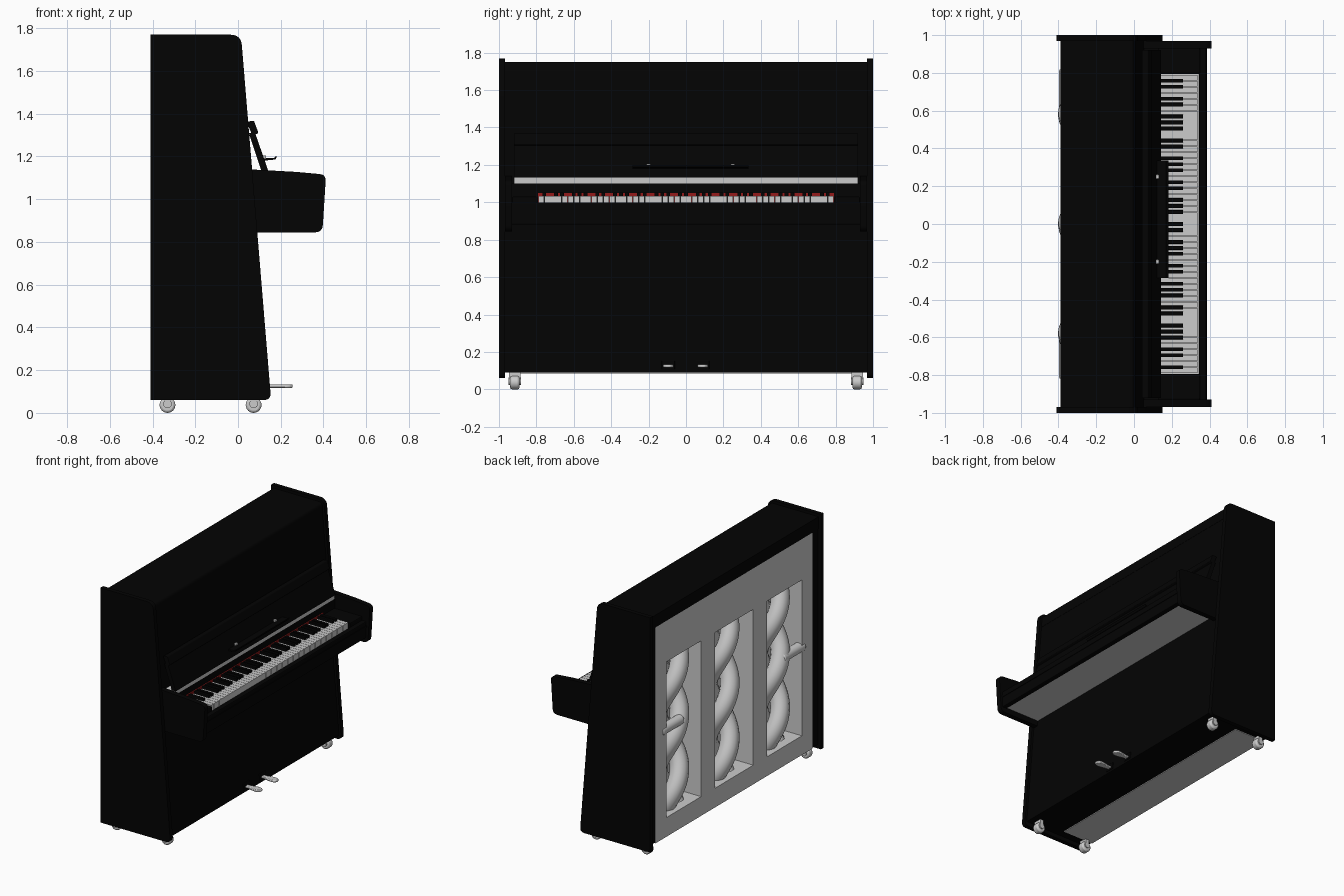
import bpy, bmesh, math
from mathutils import Vector

if "Cube" in bpy.data.objects:
    bpy.data.objects.remove(bpy.data.objects["Cube"])


def material(name, rgb):
    m = bpy.data.materials.new(name)
    m.diffuse_color = (*rgb, 1)
    m.use_nodes = True
    m.node_tree.nodes["Principled BSDF"].inputs["Base Color"].default_value = m.diffuse_color
    return m


BLACK = material("black_lacquer", (0.001, 0.001, 0.001))
RED = material("red_felt", (0.3, 0.01, 0.01))


def make(name, bm, mat=None, bevel=0, smooth=False):
    bmesh.ops.recalc_face_normals(bm, faces=bm.faces)
    me = bpy.data.meshes.new(name)
    bm.to_mesh(me)
    bm.free()
    ob = bpy.data.objects.new(name, me)
    bpy.context.collection.objects.link(ob)
    if mat:
        me.materials.append(mat)
    if bevel:
        b = ob.modifiers.new("bevel", 'BEVEL')
        b.width, b.segments = bevel, 2
    if smooth:
        bpy.context.view_layer.objects.active = ob
        ob.select_set(True)
        bpy.ops.object.shade_smooth_by_angle(angle=math.radians(40))
        ob.select_set(False)
    return ob


def add_box(bm, x, y, z):
    vs = bmesh.ops.create_cube(bm, size=1)['verts']
    for v in vs:
        v.co = Vector([(a + b) / 2 + c * (b - a) for (a, b), c in zip((x, y, z), v.co)])


def box(name, x, y, z, mat=None, bevel=0):
    bm = bmesh.new()
    add_box(bm, x, y, z)
    return make(name, bm, mat, bevel)


def rounded(pts):
    """Points (x, z, radius): round each corner that has a radius."""
    out = []
    for i, (x, z, r) in enumerate(pts):
        p = Vector((x, z))
        if not r:
            out.append(p)
            continue
        a = p + (Vector(pts[i - 1][:2]) - p).normalized() * r
        b = p + (Vector(pts[(i + 1) % len(pts)][:2]) - p).normalized() * r
        for k in range(7):
            t = k / 6
            out.append(a * (1 - t) ** 2 + p * 2 * t * (1 - t) + b * t * t)
    return out


def prism(name, pts, y0, y1, mat=None, bevel=0):
    """Extrude an x-z profile along y."""
    bm = bmesh.new()
    f = bm.faces.new([bm.verts.new((p.x, y0, p.y)) for p in rounded(pts)])
    ext = bmesh.ops.extrude_face_region(bm, geom=[f])['geom']
    bmesh.ops.translate(bm, vec=(0, y1 - y0, 0),
                        verts=[v for v in ext if isinstance(v, bmesh.types.BMVert)])
    return make(name, bm, mat, bevel, True)


def cylinder_y(name, x, z, y0, y1, r, bevel=0):
    bm = bmesh.new()
    bmesh.ops.create_cone(bm, cap_ends=True, segments=24, radius1=r, radius2=r, depth=y1 - y0)
    for v in bm.verts:
        v.co = Vector((x + v.co.x, (y0 + y1) / 2 + v.co.z, z + v.co.y))
    return make(name, bm, None, bevel, True)


# Case: front body, lid, floor
prism("front_body", [(-.14, .09, 0), (.137, .09, 0), (.003, 1.70, 0), (-.14, 1.70, 0)],
      -.97, .97, BLACK)
prism("lid", [(-.39, 1.66, 0), (.008, 1.66, 0), (.0, 1.75, .025), (-.39, 1.75, 0)],
      -.97, .97, BLACK)
box("floor_board", (-.385, -.13), (-.97, .97), (.09, .11), BLACK)

# Sides, posts, arms, cheeks
for s, side in ((-1, "near"), (1, "far")):
    def span(a, b):
        return (a, b) if s > 0 else (-b, -a)
    prism("side_panel_" + side, [(-.41, .06, 0), (.155, .06, .035), (.014, 1.77, .05), (-.41, 1.77, 0)],
          *span(.968, 1.0), BLACK)
    box("side_post_" + side, (-.385, -.1), span(.9, .97), (.09, 1.70), BLACK)
    prism("arm_" + side, [(.05, .845, 0), (.395, .845, .035), (.412, 1.115, .03), (.27, 1.128, 0), (.05, 1.14, 0)],
          *span(.93, .968), BLACK)
    box("key_cheek_" + side, (.07, .35), span(.795, .93), (.95, 1.03), BLACK, .006)
    # Carrying handle at the back
    cylinder_y("back_handle_" + side, -.36, .86, *span(.58, .82), .036, .008)
    # Castors
    for x, end in ((-.33, "back"), (.073, "front")):
        n = f"castor_{end}_{side}"
        cylinder_y(n + "_wheel", x, .037, *span(.89, .94), .037, .01)
        cylinder_y(n + "_hub", x, .042, *span(.882, .948), .02)
        box(n + "_fork", (x - .015, x + .015), span(.884, .946), (.045, .092))

# Back frame with three windows, and the board behind them
bm = bmesh.new()
for z in ((.085, .225), (1.36, 1.67)):
    add_box(bm, (-.388, -.14), (-.905, .905), z)
for y in ((-.905, -.78), (-.38, -.22), (.22, .38), (.78, .905)):
    add_box(bm, (-.388, -.14), y, (.225, 1.36))
make("back_frame", bm)
box("sound_board", (-.16, -.13), (-.9, .9), (.1, 1.66))

# Twisted posts inside the windows
for i, y in enumerate((-.58, 0, .58)):
    for k in range(2):
        cu = bpy.data.curves.new("twisted_post", 'CURVE')
        cu.dimensions = '3D'
        cu.bevel_depth, cu.bevel_resolution = .065, 4
        cu.use_fill_caps = True
        sp = cu.splines.new('POLY')
        n = 72
        sp.points.add(n)
        for j, p in enumerate(sp.points):
            z = .17 + 1.25 * j / n
            a = 2 * math.pi * z / .8 + math.pi * k
            p.co = (-.265 + .072 * math.cos(a), y + .072 * math.sin(a), z, 1)
        ob = bpy.data.objects.new(f"twisted_post_{i}_strand_{k}", cu)
        bpy.context.collection.objects.link(ob)
        bpy.context.view_layer.objects.active = ob
        ob.select_set(True)
        bpy.ops.object.convert(target='MESH')
        bpy.ops.object.shade_smooth_by_angle(angle=math.radians(50))
        bpy.context.object.select_set(False)

# Key bed, slip and rails
box("key_bed", (.05, .36), (-.93, .93), (.885, .97))
box("key_slip", (.345, .383), (-.935, .935), (.88, 1.0), BLACK, .006)
box("key_slip_moulding", (.36, .387), (-.935, .935), (.955, .97), BLACK)
box("key_back_rail", (.05, .13), (-.93, .93), (.96, 1.10), BLACK)
box("fallboard_hinge", (.06, .133), (-.92, .92), (1.10, 1.132))
box("red_felt", (.125, .138), (-.79, .79), (1.0, 1.05), RED)

# Keys: fifty white ones, A to A
W = 1.58 / 50
white, black = bmesh.new(), bmesh.new()
for i in range(50):
    y = -.79 + i * W
    add_box(white, (.135, .335), (y + .001, y + W - .001), (.965, 1.033))
    if i % 7 in (0, 2, 3, 5, 6) and i < 49:
        add_box(black, (.137, .26), (y + W - .010, y + W + .010), (1.0, 1.052))
make("white_keys", white)
make("black_keys", black, BLACK, .002)

# Open fallboard with its lip
prism("fallboard", [(.11, 1.132, 0), (.142, 1.132, 0), (.08, 1.31, 0), (.05, 1.31, 0)],
      -.92, .92, BLACK)
prism("fallboard_lip", [(.068, 1.297, .006), (.096, 1.31, .006), (.074, 1.368, .006), (.04, 1.362, .006)],
      -.92, .92, BLACK)

# Music shelf and its pegs
prism("music_shelf", [(.10, 1.178, 0), (.175, 1.186, 0), (.183, 1.20, 0), (.174, 1.199, 0), (.17, 1.194, 0), (.10, 1.19, 0)],
      -.285, .335, BLACK)
for i, y in enumerate((-.2, .25)):
    box(f"shelf_peg_{i}", (.116, .132), (y - .011, y + .011), (1.185, 1.205), None, .003)

# Pedals: a narrow stem widening into a rounded toe
for i, y in enumerate((-.095, .09)):
    box(f"pedal_plate_{i}", (.12, .139), (y - .035, y + .035), (.105, .155), BLACK, .004)
    bm = bmesh.new()
    half = [(.10, .015), (.16, .016), (.195, .024), (.225, .028), (.244, .023), (.256, .011)]
    pts = half + [(x, -w) for x, w in reversed(half)]
    f = bm.faces.new([bm.verts.new((x, y + w, .117)) for x, w in pts])
    ext = bmesh.ops.extrude_face_region(bm, geom=[f])['geom']
    bmesh.ops.translate(bm, vec=(0, 0, .016), verts=[v for v in ext if isinstance(v, bmesh.types.BMVert)])
    make(f"pedal_{i}", bm, None, .005, True)
